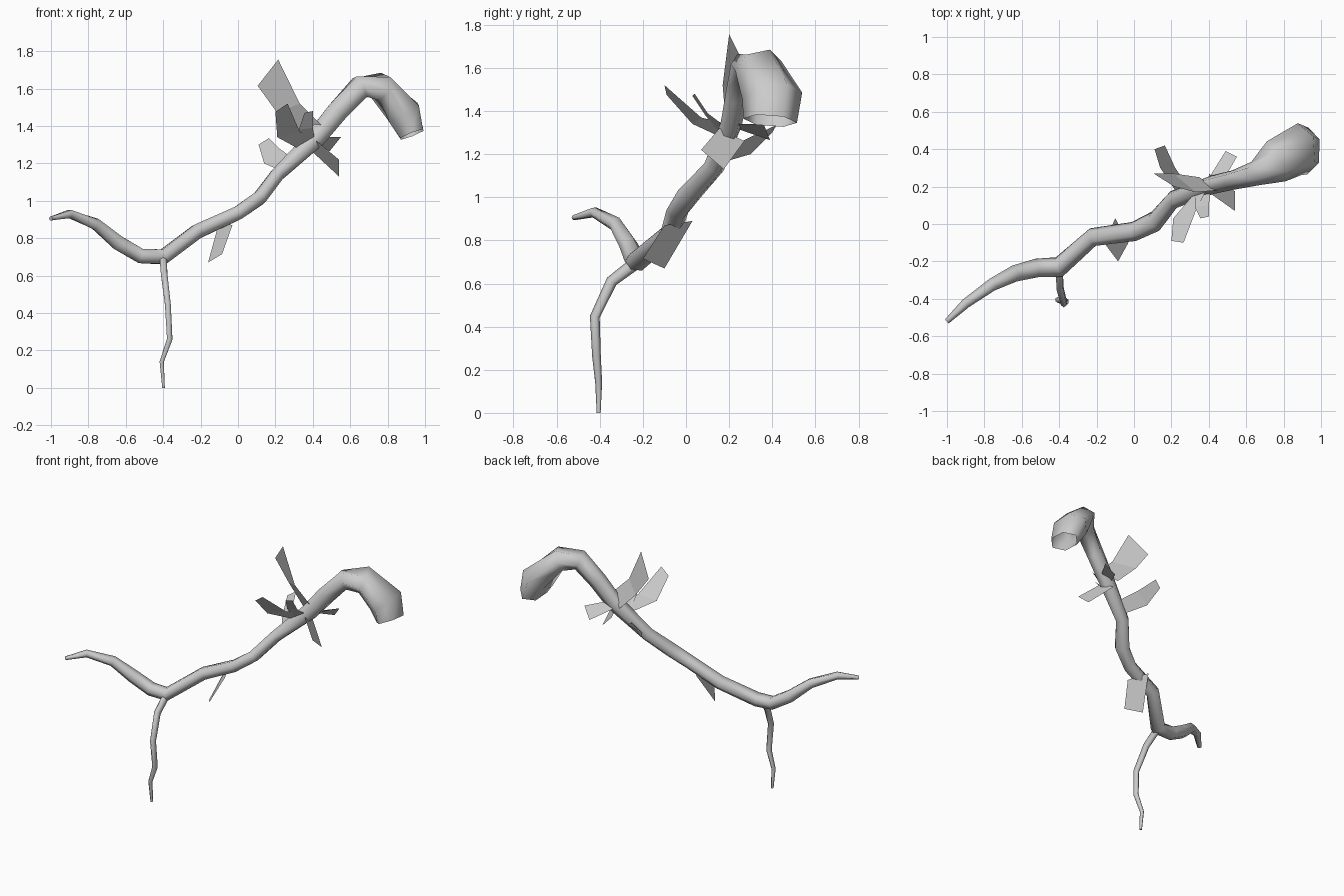
import bpy
import bmesh
import math
from mathutils import Vector

if "Cube" in bpy.data.objects:
    bpy.data.objects.remove(bpy.data.objects["Cube"])

grey = bpy.data.materials.new("plain grey")
grey.use_nodes = True
colour = (0.6, 0.6, 0.6, 1)
grey.diffuse_color = colour
grey.node_tree.nodes["Principled BSDF"].inputs["Base Color"].default_value = colour


def finish(bm, name):
    mesh = bpy.data.meshes.new(name)
    bm.to_mesh(mesh)
    bm.free()
    mesh.materials.append(grey)
    obj = bpy.data.objects.new(name, mesh)
    bpy.context.collection.objects.link(obj)
    return obj


def tube(name, rings, sides=6, open_end=False):
    """Sweep a polygon along rings of (x, y, z, depth radius, height radius)."""
    bm = bmesh.new()
    centres = [Vector(r[:3]) for r in rings]
    loops = []
    for i, ring in enumerate(rings):
        before, after = centres[max(i - 1, 0)], centres[min(i + 1, len(rings) - 1)]
        here = centres[i]
        tangent = ((here - before).normalized() + (after - here).normalized()).normalized()
        u = Vector((0, 1, 0))
        u = (u - tangent * u.dot(tangent)).normalized()
        v = tangent.cross(u)
        loops.append([bm.verts.new(here + u * math.cos(a) * ring[3] + v * math.sin(a) * ring[4])
                      for a in (math.tau * k / sides for k in range(sides))])
    for a, b in zip(loops, loops[1:]):
        for k in range(sides):
            n = (k + 1) % sides
            bm.faces.new((a[k], a[n], b[n], b[k]))
    bm.faces.new(loops[0])
    if not open_end:
        bm.faces.new(loops[-1])
    bmesh.ops.recalc_face_normals(bm, faces=bm.faces)
    for f in bm.faces:
        f.smooth = len(f.verts) == 4
    return finish(bm, name)


def leaf(name, *pairs):
    """Flat strip of quads through pairs of edge points, from base to tip."""
    bm = bmesh.new()
    rows = [[bm.verts.new(p) for p in pair] for pair in pairs]
    for a, b in zip(rows, rows[1:]):
        bm.faces.new((a[0], a[1], b[1], b[0]))
    return finish(bm, name)


# Main stem, from the thin tip to the flared open mouth
tube("main_stem", [
    (-1.0, -.52, .905, .015, .012),
    (-.90, -.425, .93, .026, .025),
    (-.76, -.325, .875, .035, .035),
    (-.64, -.265, .775, .045, .045),
    (-.52, -.235, .705, .05, .045),
    (-.40, -.23, .70, .055, .045),
    (-.22, -.07, .835, .05, .045),
    (0, -.04, .935, .052, .042),
    (.115, .015, 1.015, .058, .042),
    (.21, .13, 1.14, .05, .042),
    (.42, .21, 1.34, .05, .06),
    (.53, .235, 1.475, .052, .065),
    (.65, .27, 1.605, .067, .07),
    (.76, .335, 1.61, .12, .08),
    (.885, .40, 1.47, .14, .105),
    (.93, .39, 1.355, .125, .075),
], open_end=True)

# Hanging root
tube("root", [
    (-.40, -.24, .69, .03, .022),
    (-.395, -.345, .61, .027, .02),
    (-.375, -.423, .445, .023, .018),
    (-.365, -.415, .26, .02, .017),
    (-.408, -.405, .14, .016, .013),
    (-.398, -.405, 0, .009, .008),
])

# Leaves
leaf("lower_leaf",
     ((-.10, .03, .89), (-.03, -.10, .87)),
     ((-.16, -.10, .67), (-.085, -.20, .715)))
leaf("tall_leaf",
     ((.35, .25, 1.33), (.45, .18, 1.40)),
     ((.21, .27, 1.47), (.33, .17, 1.52)),
     ((.105, .27, 1.615), (.215, .20, 1.755)))
leaf("front_leaf",
     ((.32, .16, 1.28), (.39, .19, 1.34)),
     ((.21, .03, 1.34), (.33, .07, 1.37)),
     ((.20, -.09, 1.475), (.265, -.10, 1.52)))
leaf("small_front_leaf",
     ((.33, .16, 1.29), (.41, .18, 1.33)),
     ((.325, .09, 1.38), (.40, .10, 1.39)),
     ((.355, .03, 1.47), (.40, .04, 1.48)))
leaf("back_leaf",
     ((.22, .18, 1.165), (.29, .20, 1.23)),
     ((.14, .30, 1.20), (.22, .30, 1.28)),
     ((.11, .40, 1.30), (.165, .42, 1.335)))
leaf("left_leaf",
     ((.40, .27, 1.26), (.42, .155, 1.32)),
     ((.54, .175, 1.13), (.54, .07, 1.22)))
leaf("left_back_leaf",
     ((.39, .23, 1.32), (.47, .22, 1.34)),
     ((.49, .39, 1.265), (.55, .36, 1.34)))
